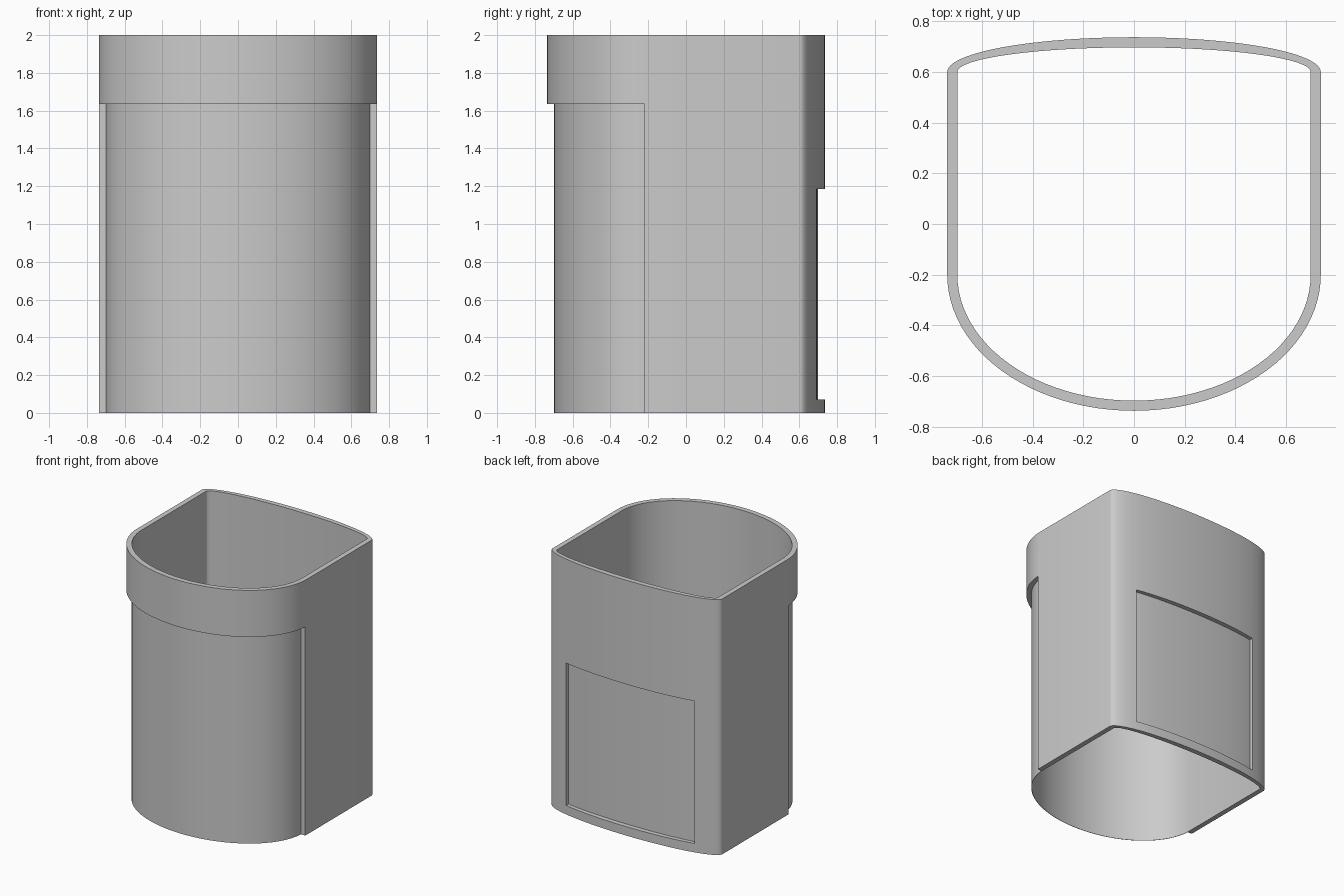
import bpy, bmesh, math

if "Cube" in bpy.data.objects:
    bpy.data.objects.remove(bpy.data.objects["Cube"])

HEIGHT = 2.0
WALL = 0.037
SHEET = 0.003

grey = bpy.data.materials.new("plain grey")
grey.use_nodes = True
grey.diffuse_color = (0.6, 0.6, 0.6, 1)
grey.node_tree.nodes["Principled BSDF"].inputs["Base Color"].default_value = (0.6, 0.6, 0.6, 1)


def outline(inset, steps=48):
    """Shallow half ellipse behind, straight sides, deep half ellipse in front."""
    pts = []
    half = 0.737 - inset
    for y0, depth, start in ((0.6, 0.137 - inset, 0), (-0.2, 0.537 - inset, math.pi)):
        for i in range(steps + 1):
            a = start + math.pi * i / steps
            pts.append((half * math.cos(a), y0 + depth * math.sin(a)))
    return pts


def tube(name, outer_inset, inner_inset):
    """Open ring-shaped wall between two insets of the outline."""
    bm = bmesh.new()
    loops = []
    for inset, z in ((outer_inset, 0), (outer_inset, HEIGHT),
                     (inner_inset, HEIGHT), (inner_inset, 0)):
        loops.append([bm.verts.new((x, y, z)) for x, y in outline(inset)])
    n = len(loops[0])
    for k in range(4):
        a, b = loops[k], loops[(k + 1) % 4]
        for i in range(n):
            j = (i + 1) % n
            bm.faces.new((a[i], a[j], b[j], b[i]))
    bmesh.ops.recalc_face_normals(bm, faces=bm.faces)
    mesh = bpy.data.meshes.new(name)
    bm.to_mesh(mesh)
    bm.free()
    mesh.materials.append(grey)
    obj = bpy.data.objects.new(name, mesh)
    bpy.context.collection.objects.link(obj)
    return obj


def select(obj):
    bpy.ops.object.select_all(action='DESELECT')
    obj.select_set(True)
    bpy.context.view_layer.objects.active = obj


def cut_box(target, low, high):
    """Remove a box-shaped region from the target."""
    centre = [(a + b) / 2 for a, b in zip(low, high)]
    bpy.ops.mesh.primitive_cube_add(size=1, location=centre)
    cutter = bpy.context.object
    cutter.scale = [b - a for a, b in zip(low, high)]
    cutter.hide_render = True
    bpy.context.view_layer.update()
    mod = target.modifiers.new("cut", 'BOOLEAN')
    mod.operation = 'DIFFERENCE'
    mod.solver = 'EXACT'
    mod.object = cutter
    select(target)
    bpy.ops.object.modifier_apply(modifier=mod.name)
    bpy.data.objects.remove(cutter)


# Thin inner liner, seen inside and through both recesses
liner = tube("inner_liner", WALL, WALL + SHEET)

# Thick outer shell with collar
shell = tube("outer_shell", 0, WALL)

# Front recess below the collar
cut_box(shell, (-1, -1, -0.5), (1, -0.22, 1.635))

# Rectangular recess in the back
cut_box(shell, (-0.555, 0.4, 0.07), (0.555, 1, 1.185))

for obj in (liner, shell):
    select(obj)
    bpy.ops.object.shade_smooth_by_angle(angle=math.radians(30))
